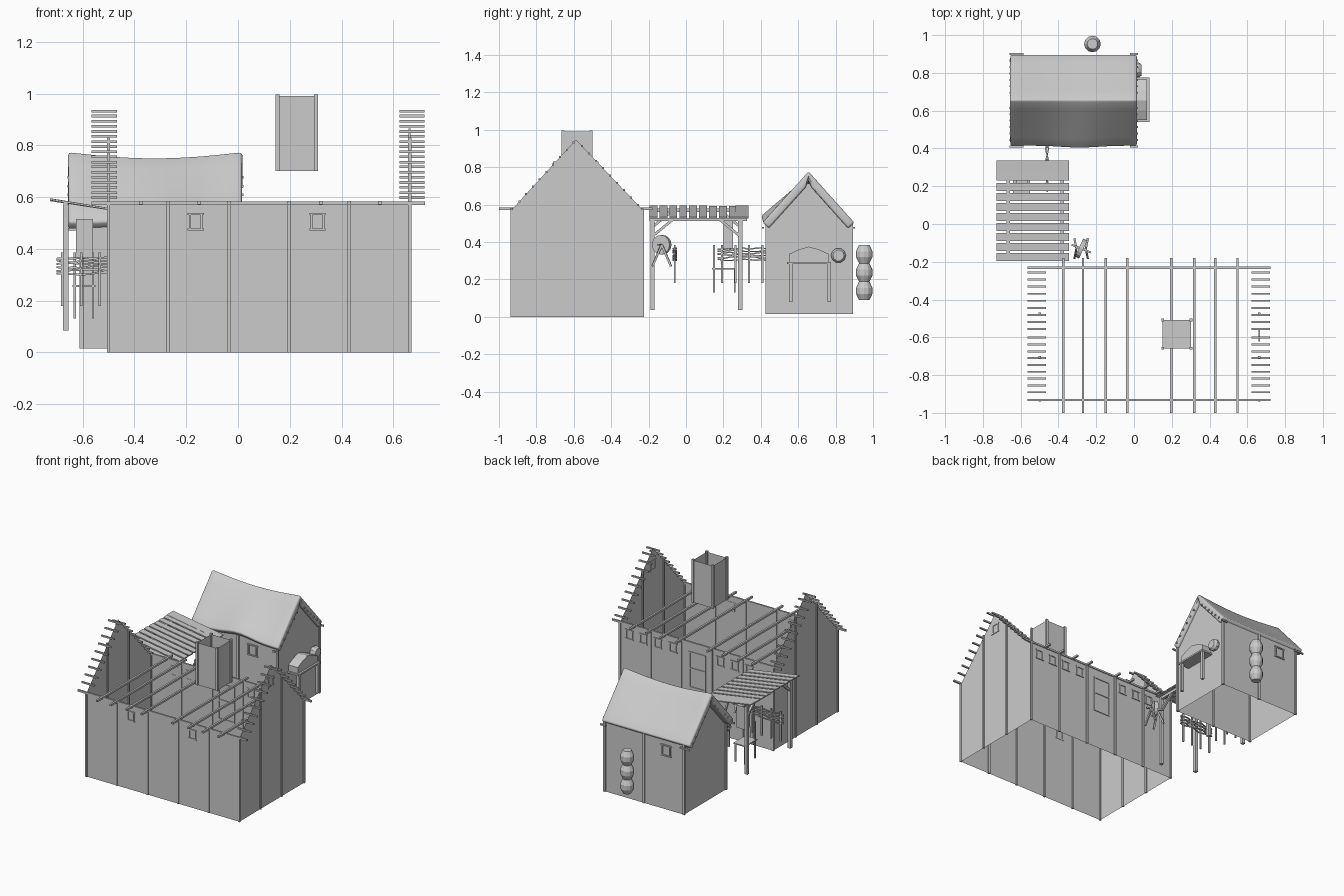
import bpy, bmesh, math, random
from mathutils import Vector

if "Cube" in bpy.data.objects:
    bpy.data.objects.remove(bpy.data.objects["Cube"])
random.seed(4)

def mesh_obj(name, verts, faces):
    me = bpy.data.meshes.new(name)
    me.from_pydata([tuple(v) for v in verts], [], faces)
    me.update()
    ob = bpy.data.objects.new(name, me)
    bpy.context.collection.objects.link(ob)
    return ob

def sheet(name, pts):
    return mesh_obj(name, pts, [tuple(range(len(pts)))])

def box(name, lo, hi):
    v = [(x, y, z) for x in (lo[0], hi[0]) for y in (lo[1], hi[1]) for z in (lo[2], hi[2])]
    f = [(0, 1, 3, 2), (4, 6, 7, 5), (0, 4, 5, 1), (2, 3, 7, 6), (0, 2, 6, 4), (1, 5, 7, 3)]
    return mesh_obj(name, v, f)

def bar(name, p, q, w=0.012, h=None):
    # square timber between two points
    p, q, h = Vector(p), Vector(q), h or w
    d = (q - p).normalized()
    side = d.cross(Vector((0, 0, 1)))
    side = side.normalized() if side.length > 1e-4 else Vector((1, 0, 0))
    up = side.cross(d)
    v = [e + side * w / 2 * a + up * h / 2 * b for e in (p, q) for a, b in ((-1, -1), (1, -1), (1, 1), (-1, 1))]
    f = [(3, 2, 1, 0), (4, 5, 6, 7)] + [(i, (i + 1) % 4, (i + 1) % 4 + 4, i + 4) for i in range(4)]
    return mesh_obj(name, v, f)

def lathe(name, prof, centre, axis='Z', n=12):
    v = []
    for r, z in prof:
        for i in range(n):
            a = 2 * math.pi * i / n
            c = (r * math.cos(a), r * math.sin(a), z)
            v.append(c if axis == 'Z' else (c[2], c[0], c[1]))
    f = [(k * n + i, k * n + (i + 1) % n, (k + 1) * n + (i + 1) % n, (k + 1) * n + i)
         for k in range(len(prof) - 1) for i in range(n)]
    f += [tuple(reversed(range(n))), tuple(range((len(prof) - 1) * n, len(prof) * n))]
    ob = mesh_obj(name, v, f)
    ob.location = centre
    return ob

def window(name, x, y, z, h=0.06, w=0.045):
    # frame with overlong sill and lintel, on a wall facing y
    for s in (-1, 1):
        bar(name + "_jamb", (x + s * w / 2, y, z - h / 2), (x + s * w / 2, y, z + h / 2), 0.008)
        bar(name + "_rail", (x - w / 2 - .009, y, z + s * h / 2), (x + w / 2 + .009, y, z + s * h / 2), 0.008)

# ---- main hall: thin open shell
X0, X1, Y0, Y1, H, APEX, YM = -0.5, 0.663, -0.932, -0.232, 0.572, 0.947, -0.588
for y, nm in ((Y0, "front"), (Y1, "back")):
    sheet("hall_wall_" + nm, [(X0, y, 0), (X1, y, 0), (X1, y, H), (X0, y, H)])
    bar("hall_wall_plate_" + nm, (X0 - .065, y, H + .004), (X1 + .06, y, H + .004), 0.012)
    for x in (X0, -0.27, -0.035, 0.198, 0.43, X1):
        bar("hall_post", (x, y, 0), (x, y, H), 0.013)
for x in (X0, X1):
    sheet("hall_gable", [(x, Y0, 0), (x, Y1, 0), (x, Y1, H), (x, YM, APEX), (x, Y0, H)])
    for y in (-0.705, -0.475):
        bar("gable_post", (x, y, 0), (x, y, 0.83), 0.013)
    for s, off, ye in ((-1, 0.02, Y0), (1, 0.045, Y1)):
        for i in range(9):  # batten stubs along the rake
            t = off * 2 + i * 0.105
            y, z = YM + (ye - YM) * t, APEX + (H - APEX) * t
            bar("rake_batten", (x - .065 if x < 0 else x - .04, y, z), (x + .033 if x < 0 else x + .058, y, z), 0.010)
for x in (-0.375, -0.27, -0.15, -0.035, 0.198, 0.32, 0.43, 0.548):
    bar("ceiling_beam", (x, -1.0, H + .006), (x, -0.18, H + .006), 0.013)

# hall windows and door
for x in (-0.163, 0.307):
    window("front_window", x, Y0 - .002, 0.505)
for x in (0.593, 0.485, 0.375, 0.26, -0.1, -0.21, -0.32):
    window("back_window", x, Y1 + .002, 0.505)
for z in (0.27, 0.40, 0.51):
    bar("door_rail", (0.01, Y1, z), (0.14, Y1, z), 0.01)
for x in (0.015, 0.135):
    bar("door_jamb", (x, Y1, 0.27), (x, Y1, 0.51), 0.01)
for s in (-1, 1):
    bar("gable_window_jamb", (X1, YM + s * .025, .80), (X1, YM + s * .025, .86), 0.008)
    bar("gable_window_rail", (X1, YM - .035, .83 + s * .03), (X1, YM + .035, .83 + s * .03), 0.008)

# chimney: open shaft with corner posts
cx, cy = (0.152, 0.302), (-0.658, -0.508)
for a in (0, 1):
    sheet("chimney_side", [(cx[a], cy[0], .7), (cx[a], cy[1], .7), (cx[a], cy[1], .99), (cx[a], cy[0], .99)])
    sheet("chimney_face", [(cx[0], cy[a], .7), (cx[1], cy[a], .7), (cx[1], cy[a], .99), (cx[0], cy[a], .99)])
    for b in (0, 1):
        bar("chimney_post", (cx[a], cy[b], .7), (cx[a], cy[b], .997), 0.015)
sheet("chimney_base", [(cx[0], cy[0], .7), (cx[1], cy[0], .7), (cx[1], cy[1], .7), (cx[0], cy[1], .7)])

# ---- small house
A0, A1, B0, B1, G = -0.605, -0.002, 0.432, 0.885, 0.015
for y in (B0, B1):
    sheet("cottage_wall", [(A0, y, G), (A1, y, G), (A1, y, .51), (A0, y, .51)])
    for x in (A0, -0.3, A1):
        bar("cottage_post", (x, y, G), (x, y, .51), 0.015)
for x in (A0, A1):
    sheet("cottage_gable", [(x, B0, G), (x, B1, G), (x, B1, .51), (x, .655, .715), (x, B0, .51)])
    for s in (-1, 1):
        for i in range(7):
            t = 0.04 + i * 0.034
            xe = -0.658 if x < -.3 else 0.022
            bar("cottage_batten", (xe, .655 + s * t, .715 - t * .98), (x + (.02 if x < -.3 else -.02), .655 + s * t, .715 - t * .98), 0.01)
window("cottage_front_window", -0.19, B0 - .003, 0.43, 0.07, 0.06)
window("cottage_back_window", -0.47, B1 + .003, 0.42, 0.07, 0.06)

# thatched roof: sagging ridge, lifted front eave
nx, ny = 12, 10
verts = []
for i in range(nx + 1):
    u = i / nx
    x = -0.655 + 0.67 * u
    sag = 0.024 * math.sin(math.pi * u)
    bump = math.exp(-((u - 0.55) / 0.2) ** 2)
    for j in range(ny + 1):
        t = j / ny * 2 - 1
        y, z = 0.655 + 0.245 * t, 0.778 - sag * (1 - abs(t)) - 0.275 * abs(t)
        if t < 0:
            y, z = y - .01 * bump * -t, z + 0.035 * bump * -t
        verts.append((x, y, z))
w = ny + 1
roof = mesh_obj("thatch_roof", verts, [(i * w + j, (i + 1) * w + j, (i + 1) * w + j + 1, i * w + j + 1)
                                       for i in range(nx) for j in range(ny)])
sol = roof.modifiers.new("thick", 'SOLIDIFY')
sol.thickness, sol.offset = 0.045, -1
bev = roof.modifiers.new("round", 'BEVEL')
bev.width, bev.segments, bev.limit_method = 0.012, 3, 'ANGLE'
for p in roof.data.polygons:
    p.use_smooth = True

# ornament stack of barrels behind, keg on the side
for i in range(3):
    lathe("barrel", [(.028, 0), (.044, .033), (.044, .064), (.028, .098)], (-0.22, 0.953, 0.09 + i * .098))
lathe("keg", [(.03, -.02), (.04, -.006), (.04, .01), (.03, .024)], (0.015, 0.815, 0.328), 'X', 10)

# side oven on a stand
prof = [(.55, .293), (.55, .335), (.60, .358), (.655, .375), (.71, .36), (.765, .335), (.765, .293)]
n = len(prof)
mesh_obj("oven_hood", [(x, y, z) for x in (-.002, .07) for y, z in prof],
         [tuple(range(n)), tuple(range(2 * n - 1, n - 1, -1))] + [(i, n + i, n + (i + 1) % n, (i + 1) % n) for i in range(n)])
box("oven_shelf", (-.002, .54, .282), (.083, .775, .293))
for y in (.56, .765):
    bar("oven_leg", (.07, y, .08), (.07, y, .285), 0.018)

# ---- covered passage: sloping planks on a timber frame
for i in range(10):
    y = -0.195 + i * 0.053
    wd = 0.07 if i == 9 else 0.042
    y0 = min(y, 0.335 - wd)
    s = 0.595 - 0.005 * random.random()
    box_pts = [(x, yy, z + d) for x, z in ((-.727, s - .006), (-.345, .526)) for yy in (y0, y0 + wd) for d in (0, .007)]
    mesh_obj("canopy_plank", box_pts, [(0, 1, 3, 2), (4, 6, 7, 5), (0, 4, 5, 1), (2, 3, 7, 6), (0, 2, 6, 4), (1, 5, 7, 3)])
for x, zt, zb in ((-.665, .57, .085), (-.38, .52, .035)):
    bar("canopy_beam", (x, -.195, zt), (x, .325, zt), 0.018)
    for y, s in ((-.18, 1), (.29, -1)):
        bar("canopy_post", (x, y, zb), (x, y, zt), 0.022)
        bar("canopy_brace", (x, y, zt - .09), (x, y + s * .11, zt), 0.014)

# wattle fences: stakes with wavy rods
def fence(p, q, stakes):
    p, q = Vector(p), Vector(q)
    d = q - p
    nrm = Vector((-d.y, d.x, 0)).normalized()
    for i in range(stakes):
        c = p + d * (i + .3) / (stakes - .4)
        bar("fence_stake", c + Vector((0, 0, .18)), c + Vector((0, 0, .385)), 0.01)
    for k in range(6):
        pts = [p + d * i / 8 + nrm * .008 * math.sin(i * 1.57 + k * math.pi) +
               Vector((0, 0, .305 + k * .012 + random.uniform(-.005, .005))) for i in range(9)]
        for a, b in zip(pts, pts[1:]):
            bar("fence_rod", a, b, 0.007)
fence((-.70, -.06, 0), (-.44, -.06, 0), 4)
fence((-.46, .17, 0), (-.46, .43, 0), 4)

# chair and hanging board under the canopy
box("chair_seat", (-.64, .14, .253), (-.55, .27, .26))
for x in (-.63, -.56):
    bar("chair_back_leg", (x, .15, .13), (x, .15, .385), 0.009)
    bar("chair_front_leg", (x, .26, .13), (x, .26, .255), 0.009)
box("hanging_board", (-.625, .20, .36), (-.56, .25, .515))

# grindstone on crossed legs
g = Vector((-.28, -.13, .385))
stone = lathe("grindstone", [(.052, -.012), (.052, .012)], g, 'X', 16)
stone.rotation_euler = (0, 0, math.radians(-25))
for s in (-1, 1):
    for t in (-1, 1):
        bar("grindstone_leg", g + Vector((s * .025, 0, .0)), g + Vector((s * .035, t * .05, -.115)), 0.011)
bar("grindstone_axle", g - Vector((.05, -.02, 0)), g + Vector((.05, -.02, 0)), 0.01)
